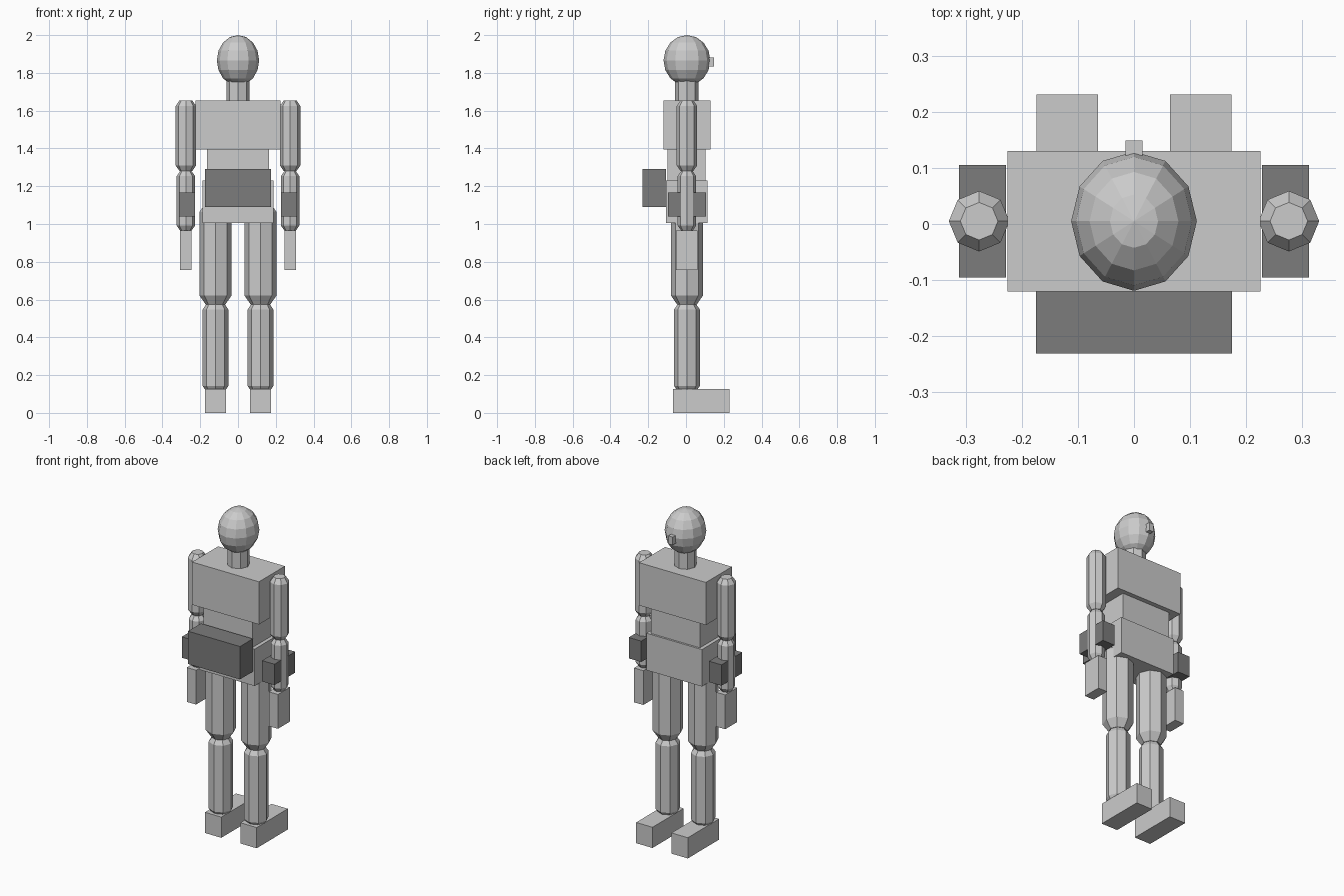
import bpy, bmesh
from math import cos, sin, tau

if "Cube" in bpy.data.objects:
    bpy.data.objects.remove(bpy.data.objects["Cube"])

dark = bpy.data.materials.new("dark_grey")
dark.diffuse_color = (0.2, 0.2, 0.2, 1)
dark.use_nodes = True
dark.node_tree.nodes["Principled BSDF"].inputs["Base Color"].default_value = dark.diffuse_color
CY = 0.005  # common body axis


def finish(name, bm, mat=None):
    bmesh.ops.recalc_face_normals(bm, faces=bm.faces[:])
    me = bpy.data.meshes.new(name)
    bm.to_mesh(me)
    bm.free()
    ob = bpy.data.objects.new(name, me)
    bpy.context.collection.objects.link(ob)
    if mat:
        me.materials.append(mat)
    return ob


def box(name, x, y, z, mat=None):
    """Box from (min, max) ranges."""
    bm = bmesh.new()
    bmesh.ops.create_cube(bm, size=1)
    for v in bm.verts:
        v.co = [(lo + hi) / 2 + c * (hi - lo) for c, (lo, hi) in zip(v.co, (x, y, z))]
    return finish(name, bm, mat)


def limb(name, x, r, z0, z1, cap=0.55, tip=0.62):
    """Eight-sided limb segment with chamfered ends."""
    bm = bmesh.new()
    rings = []
    for z, rad in ((z0, r * tip), (z0 + r * cap, r), (z1 - r * cap, r), (z1, r * tip)):
        rings.append([bm.verts.new((x + rad * cos(tau * i / 8), CY + rad * sin(tau * i / 8), z))
                      for i in range(8)])
    for a, b in zip(rings, rings[1:]):
        for i in range(8):
            j = (i + 1) % 8
            bm.faces.new((a[i], a[j], b[j], b[i]))
    bm.faces.new(rings[0])
    bm.faces.new(rings[-1])
    return finish(name, bm)


# Head with a small block on the back
bm = bmesh.new()
bmesh.ops.create_uvsphere(bm, u_segments=12, v_segments=8, radius=1)
for v in bm.verts:
    v.co = (v.co.x * 0.112, CY + v.co.y * 0.124, 1.866 + v.co.z * 0.134)
finish("head", bm)
box("head_knob", (-0.015, 0.015), (0.09, 0.149), (1.833, 1.882))

# Neck
limb("neck", 0, 0.062, 1.64, 1.76, cap=0, tip=1)

# Trunk
box("chest", (-0.225, 0.225), (-0.12, 0.13), (1.395, 1.655))
box("abdomen", (-0.165, 0.165), (-0.098, 0.102), (1.21, 1.395))
box("pelvis", (-0.187, 0.187), (-0.106, 0.114), (1.005, 1.23))

# Front pack
box("front_pack", (-0.175, 0.175), (-0.231, -0.107), (1.09, 1.29), dark)

# Arms and legs on both sides
for s, side in ((-1, "left"), (1, "right")):
    def sx(a, b):
        return tuple(sorted((s * a, s * b)))
    limb("upper_arm_" + side, s * 0.276, 0.054, 1.28, 1.655)
    limb("forearm_" + side, s * 0.276, 0.049, 0.965, 1.28)
    box("wrist_block_" + side, sx(0.228, 0.312), (-0.095, 0.105), (1.04, 1.167), dark)
    box("hand_" + side, sx(0.245, 0.307), (-0.054, 0.061), (0.757, 0.966))
    limb("thigh_" + side, s * 0.119, 0.085, 0.575, 1.11)
    limb("shin_" + side, s * 0.119, 0.068, 0.105, 0.585)
    box("foot_" + side, sx(0.064, 0.174), (-0.069, 0.231), (0, 0.126))
